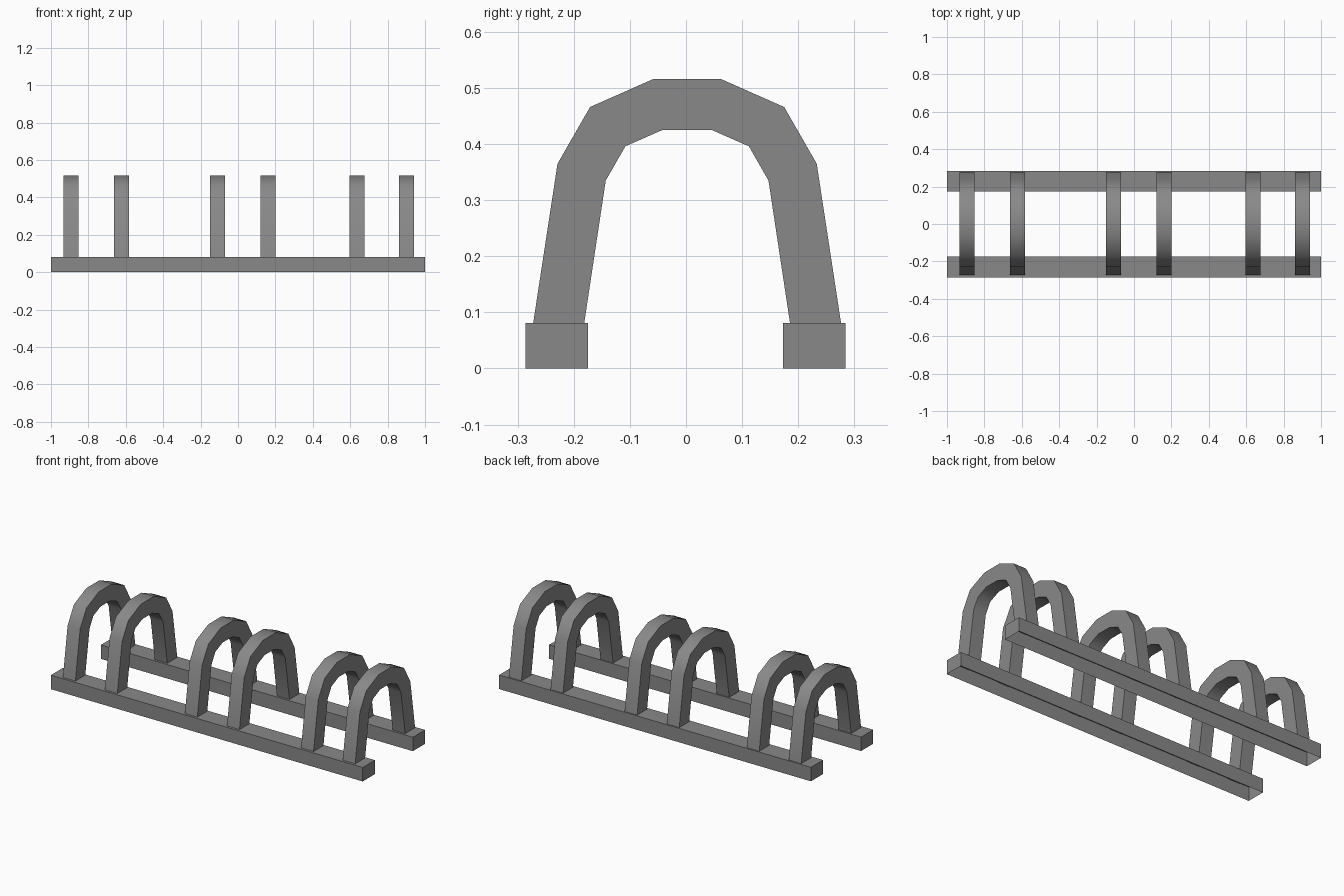
import bpy
import bmesh
import math

cube = bpy.data.objects.get("Cube")
if cube:
    bpy.data.objects.remove(cube, do_unlink=True)

# Single grey material
grey = bpy.data.materials.new("grey metal")
grey.use_nodes = True
COLOR = (0.25, 0.25, 0.25, 1)
grey.diffuse_color = COLOR
grey.node_tree.nodes["Principled BSDF"].inputs["Base Color"].default_value = COLOR


def add_object(name, bm):
    bmesh.ops.recalc_face_normals(bm, faces=bm.faces)
    mesh = bpy.data.meshes.new(name)
    bm.to_mesh(mesh)
    bm.free()
    mesh.materials.append(grey)
    obj = bpy.data.objects.new(name, mesh)
    bpy.context.collection.objects.link(obj)
    return obj


def make_rail(name, y):
    """Long channel with an open underside."""
    bm = bmesh.new()
    bmesh.ops.create_cube(bm, size=1)
    bmesh.ops.scale(bm, vec=(2, 0.111, 0.081), verts=bm.verts)
    bmesh.ops.translate(bm, vec=(0, y, 0.0405), verts=bm.verts)
    bottom = [f for f in bm.faces if f.calc_center_median().z < 0.01]
    bmesh.ops.delete(bm, geom=bottom, context="FACES_ONLY")
    return add_object(name, bm)


# Half profile of a hoop, foot to crown: (y, z)
OUTER = [(0.276, 0.07), (0.231, 0.365), (0.173, 0.466), (0.06, 0.516)]
INNER = [(0.185, 0.07), (0.145, 0.335), (0.11, 0.396), (0.044, 0.425)]
WIDTH = 0.08
SHIFT = 0.002


def full_arch(half):
    return half + [(-y, z) for y, z in reversed(half)]


def make_hoop(name, x):
    """Rectangular section swept along the arch."""
    bm = bmesh.new()
    rings = []
    for (oy, oz), (iy, iz) in zip(full_arch(OUTER), full_arch(INNER)):
        a, b = x - WIDTH / 2, x + WIDTH / 2
        corners = [(a, oy, oz), (b, oy, oz), (b, iy, iz), (a, iy, iz)]
        rings.append([bm.verts.new((cx, cy + SHIFT, cz)) for cx, cy, cz in corners])
    for r, s in zip(rings, rings[1:]):
        for k in range(4):
            n = (k + 1) % 4
            bm.faces.new((r[k], r[n], s[n], s[k]))
    bm.faces.new(rings[0])
    bm.faces.new(rings[-1])
    return add_object(name, bm)


# Base rails
make_rail("front_rail", -0.2305)
make_rail("back_rail", 0.2285)

# Hoops in three pairs
hoops = [make_hoop(f"hoop_{i + 1}", x) for i, x in
         enumerate((-0.892, -0.623, -0.11, 0.16, 0.635, 0.902))]

# Smooth the bends, keep the long edges sharp
bpy.ops.object.select_all(action="DESELECT")
for hoop in hoops:
    hoop.select_set(True)
bpy.context.view_layer.objects.active = hoops[0]
bpy.ops.object.shade_smooth_by_angle(angle=math.radians(40))
